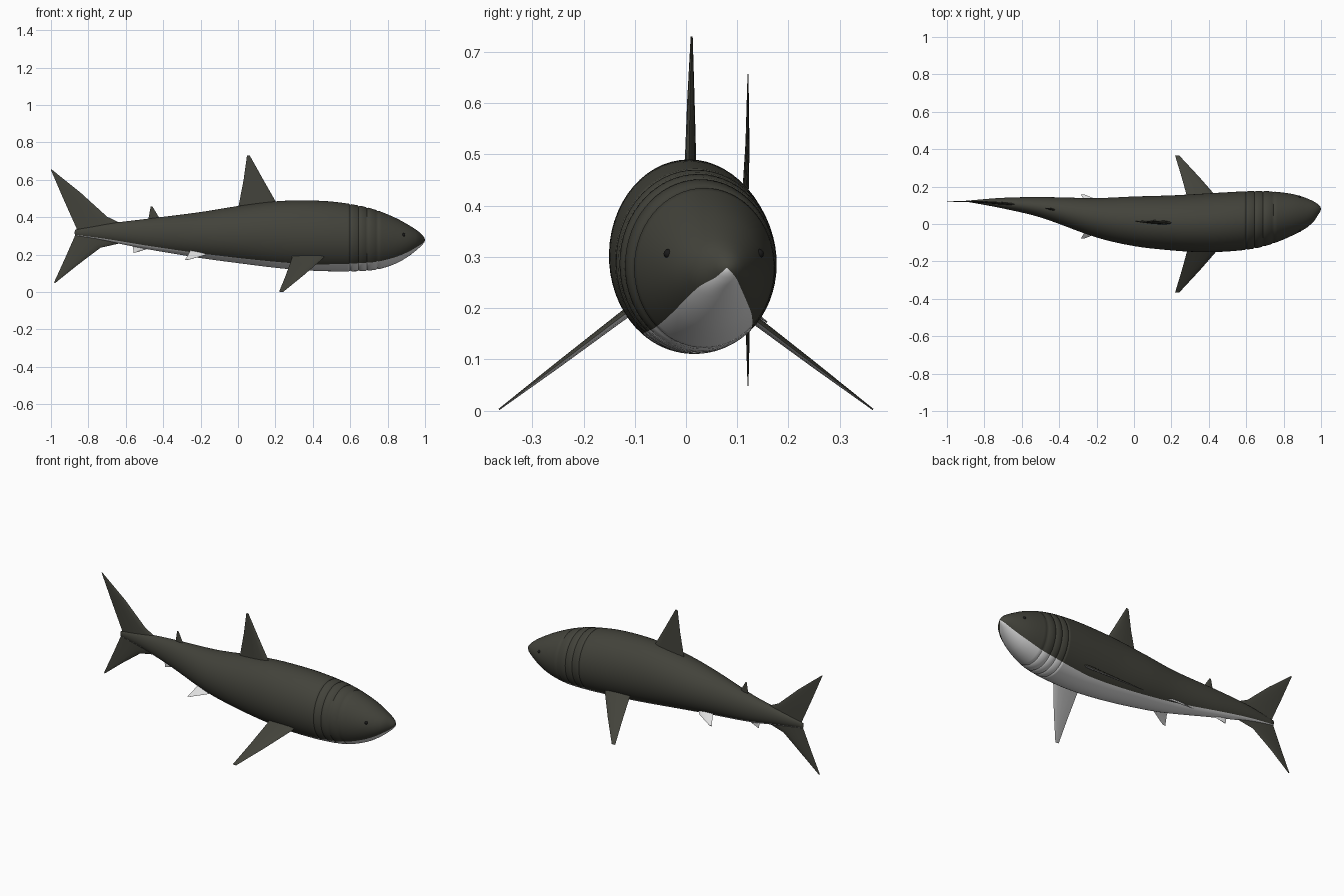
import bpy, bmesh, math
from mathutils import Vector

if "Cube" in bpy.data.objects:
    bpy.data.objects.remove(bpy.data.objects["Cube"])


def material(name, rgb):
    m = bpy.data.materials.new(name)
    m.diffuse_color = (*rgb, 1)
    m.use_nodes = True
    m.node_tree.nodes["Principled BSDF"].inputs["Base Color"].default_value = m.diffuse_color
    return m


dark = material("dark olive grey", (0.055, 0.055, 0.043))
pale = material("pale belly", (0.75, 0.75, 0.75))
black = material("eye black", (0.01, 0.01, 0.01))


def finish(name, bm, mats, angle=40):
    bmesh.ops.recalc_face_normals(bm, faces=bm.faces)
    me = bpy.data.meshes.new(name)
    bm.to_mesh(me)
    bm.free()
    ob = bpy.data.objects.new(name, me)
    bpy.context.collection.objects.link(ob)
    for m in mats:
        me.materials.append(m)
    bpy.ops.object.select_all(action='DESELECT')
    ob.select_set(True)
    bpy.context.view_layer.objects.active = ob
    bpy.ops.object.shade_smooth_by_angle(angle=math.radians(angle))
    return ob


# Body outline: x, top z, bottom z, far y, near y
OUTLINE = [
    (-0.87, .333, .303, .127, .115), (-0.70, .365, .272, .140, .083),
    (-0.50, .390, .232, .144, .035), (-0.20, .428, .182, .139, -.072),
    (0.00, .460, .155, .147, -.118), (0.20, .485, .130, .153, -.141),
    (0.35, .490, .117, .161, -.150), (0.50, .484, .111, .170, -.147),
    (0.65, .462, .112, .177, -.130), (0.75, .435, .122, .173, -.102),
    (0.85, .393, .155, .160, -.060), (0.92, .354, .197, .139, -.022),
    (0.96, .328, .229, .121, .012), (0.985, .306, .252, .105, .050),
    (0.997, .290, .268, .091, .068)]


def slope(i, k):
    a, b = OUTLINE[max(i - 1, 0)], OUTLINE[min(i + 1, len(OUTLINE) - 1)]
    return (b[k] - a[k]) / (b[0] - a[0])


def outline(x):
    """Smoothly interpolated top, bottom, far and near limits."""
    x = min(max(x, OUTLINE[0][0]), OUTLINE[-1][0])
    i = max(n for n in range(len(OUTLINE) - 1) if OUTLINE[n][0] <= x)
    p, q = OUTLINE[i], OUTLINE[i + 1]
    h = q[0] - p[0]
    t = (x - p[0]) / h
    return [(2*t**3 - 3*t*t + 1) * p[k] + (t**3 - 2*t*t + t) * h * slope(i, k)
            + (3*t*t - 2*t**3) * q[k] + (t**3 - t*t) * h * slope(i + 1, k)
            for k in range(1, 5)]


def mid_y(x):
    o = outline(x)
    return (o[2] + o[3]) / 2


def surface(x, a, scale=1.0):
    """Point on the skin; angle a is measured from straight down."""
    top, bot, far, near = outline(x)
    return Vector((x, (far + near) / 2 + (far - near) / 2 * math.sin(a) * scale,
                   (top + bot) / 2 - (top - bot) / 2 * math.cos(a) * scale))


def belly_angle(x):
    if x > 0.4:
        return math.radians(35 + 10 * min((x - 0.4) / 0.45, 1))
    return math.radians(35 + 6 * min(max(-x / 0.6, 0), 1))


# Body: lofted rings with narrow gill grooves, pale strip along the belly
GILLS = (0.60, 0.645, 0.69, 0.745)
stations = [(-0.87 + 1.82 * i / 70, 1.0) for i in range(71)]
stations = [s for s in stations if all(abs(s[0] - g) > 0.01 for g in GILLS)]
stations += [(x, 1.0) for x in (.96, .97, .978, .985, .991, .997)]
for g in GILLS:
    stations += [(g - 0.007, 1.0), (g, 0.972), (g + 0.007, 1.0)]
stations.sort()
PALE, REST = 18, 46
bm = bmesh.new()
rings = []
for x, s in stations:
    w = belly_angle(x)
    angles = [-w + 2 * w * j / PALE for j in range(PALE)]
    angles += [w + (2 * math.pi - 2 * w) * j / REST for j in range(REST)]
    rings.append([bm.verts.new(surface(x, a, s)) for a in angles])
N = PALE + REST
for r, q in zip(rings, rings[1:]):
    for j in range(N):
        f = bm.faces.new((r[j], r[(j + 1) % N], q[(j + 1) % N], q[j]))
        f.material_index = 1 if j < PALE else 0
nose = bm.verts.new((1.0, .08, .279))
tail = bm.verts.new((-0.875, .121, .318))
for ring, tip in ((rings[-1], nose), (rings[0], tail)):
    for j in range(N):
        f = bm.faces.new((ring[j], ring[(j + 1) % N], tip))
        f.material_index = 1 if j < PALE else 0
finish("body", bm, [dark, pale], 60)


def fin(name, sections, side, mats, pale_below=False):
    """Loft lens sections: (leading point, trailing point, thickness)."""
    bm = bmesh.new()
    loops = []
    side = Vector(side).normalized()
    ts = [0, .06, .2, .45, .75, 1]
    for lead, trail, thick in sections:
        lead, trail = Vector(lead), Vector(trail)
        half = [(t, thick / 2 * 2.6 * math.sqrt(t) * (1 - t)) for t in ts]
        pts = half + [(t, -h) for t, h in half[-2:0:-1]]
        loops.append([bm.verts.new(lead.lerp(trail, t) + side * h) for t, h in pts])
    n = len(loops[0])
    for a, b in zip(loops, loops[1:]):
        for j in range(n):
            bm.faces.new((a[j], a[(j + 1) % n], b[(j + 1) % n], b[j]))
    bm.faces.new(loops[0])
    bm.faces.new(loops[-1])
    bmesh.ops.recalc_face_normals(bm, faces=bm.faces)
    if pale_below:
        for f in bm.faces:
            f.material_index = 1 if f.normal.z < 0 else 0
    return finish(name, bm, mats)


def upright_fin(name, sections, mat):
    """Vertical fin following the bent centre line; sections in x, z."""
    fin(name, [((lx, mid_y(lx), lz), (tx, mid_y(tx), tz), th)
               for lx, lz, tx, tz, th in sections], (0, 1, 0), [mat])


# Fins on the centre line
upright_fin("dorsal_fin", [(.225, .455, 0, .43, .026), (.20, .487, .003, .46, .022),
                           (.13, .61, .03, .60, .014), (.063, .73, .048, .73, .004)], dark)
upright_fin("second_dorsal_fin", [(-.415, .385, -.475, .37, .012), (-.43, .412, -.478, .397, .01),
                                  (-.457, .457, -.467, .457, .003)], dark)
upright_fin("upper_tail_fin", [(-.61, .36, -.86, .32, .014), (-.70, .403, -.865, .345, .012),
                               (-.84, .53, -.93, .49, .008), (-.998, .657, -1.0, .652, .002)], dark)
upright_fin("lower_tail_fin", [(-.60, .268, -.86, .335, .014), (-.735, .237, -.867, .312, .012),
                               (-.86, .143, -.925, .18, .008), (-.978, .048, -.983, .053, .002)], dark)
upright_fin("anal_fin", [(-.47, .245, -.56, .26, .012), (-.48, .232, -.562, .243, .01),
                         (-.545, .212, -.558, .209, .003)], pale)

# Paired fins
for s, label in ((1, "far"), (-1, "near")):
    fin("pectoral_fin_" + label,
        [((.48, s * .08, .217), (.285, s * .08, .217), .022),
         ((.455, s * .13, .180), (.288, s * .13, .180), .018),
         ((.35, s * .25, .089), (.255, s * .25, .089), .012),
         ((.243, s * .365, .002), (.22, s * .365, .002), .003)],
        (0, s * .6, .8), [dark, pale], True)
    c = mid_y(-.24)
    fin("pelvic_fin_" + label,
        [((-.14, c + s * .05, .215), (-.25, c + s * .05, .235), .014),
         ((-.175, c + s * .08, .198), (-.262, c + s * .08, .208), .010),
         ((-.265, c + s * .118, .173), (-.284, c + s * .118, .171), .003)],
        (0, s * .5, .85), [pale])
    # Eye sunk into the side of the head
    bm = bmesh.new()
    bmesh.ops.create_uvsphere(bm, u_segments=16, v_segments=10, radius=.009)
    bmesh.ops.translate(bm, verts=bm.verts, vec=surface(.885, s * math.radians(109), .97))
    finish("eye_" + label, bm, [black])
